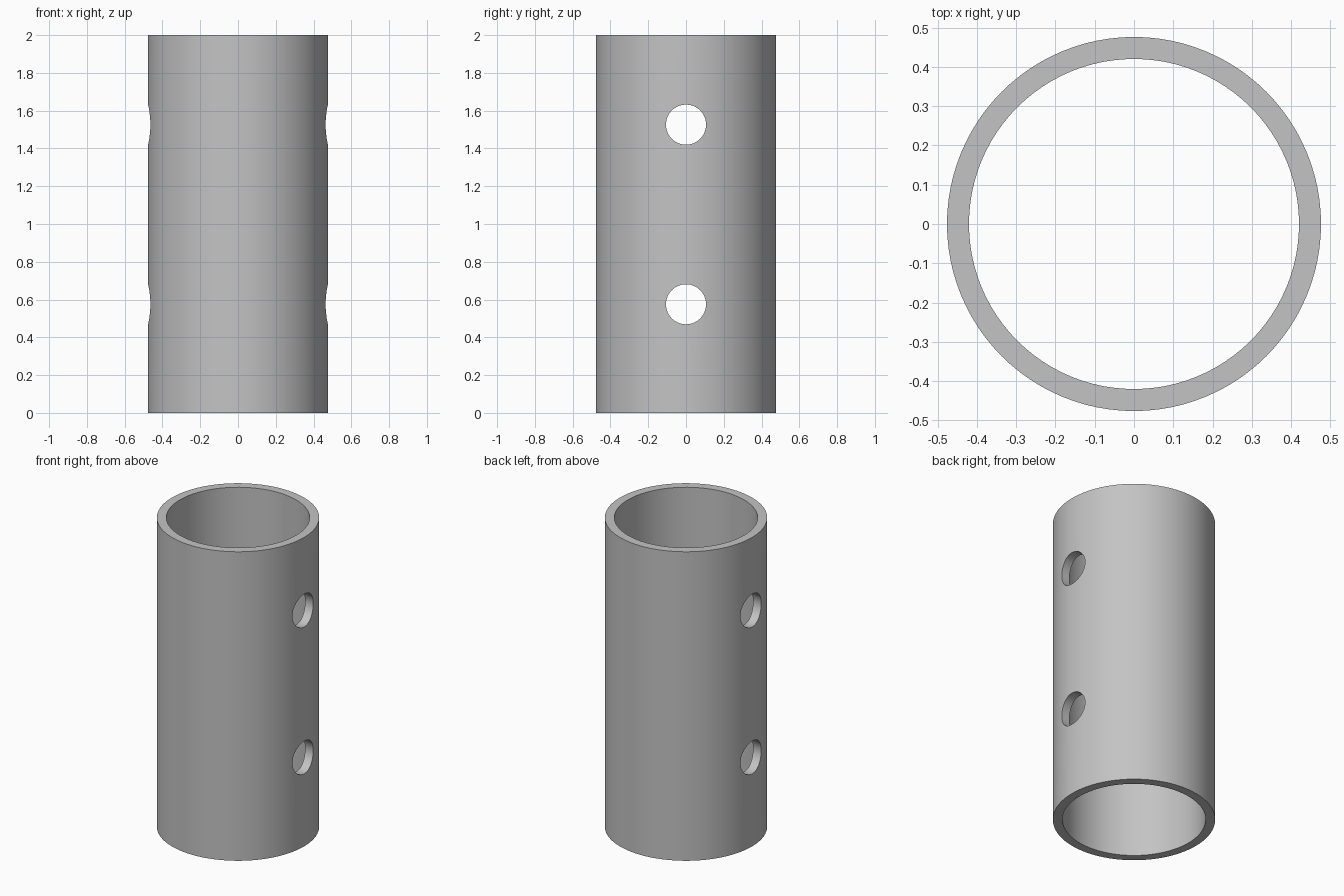
import bpy
import bmesh
import math
from mathutils import Matrix

if "Cube" in bpy.data.objects:
    bpy.data.objects.remove(bpy.data.objects["Cube"], do_unlink=True)

HEIGHT = 2.0
OUTER_R, INNER_R = 0.476, 0.42
HOLE_R = 0.106
HOLE_HEIGHTS = (0.575, 1.526)
SIDES = 96

grey = bpy.data.materials.new("plain grey")
grey.use_nodes = True
colour = (0.55, 0.55, 0.55, 1)
grey.diffuse_color = colour
grey.node_tree.nodes["Principled BSDF"].inputs["Base Color"].default_value = colour


def make_object(name, bm):
    mesh = bpy.data.meshes.new(name)
    bmesh.ops.recalc_face_normals(bm, faces=bm.faces)
    bm.to_mesh(mesh)
    bm.free()
    mesh.materials.append(grey)
    obj = bpy.data.objects.new(name, mesh)
    bpy.context.collection.objects.link(obj)
    return obj


# Open tube: a rectangular wall profile spun around the vertical axis
bm = bmesh.new()
profile = [(INNER_R, 0), (OUTER_R, 0), (OUTER_R, HEIGHT), (INNER_R, HEIGHT)]
corners = [bm.verts.new((r, 0, z)) for r, z in profile]
edges = [bm.edges.new((corners[i - 1], corners[i])) for i in range(4)]
bmesh.ops.spin(bm, geom=corners + edges, cent=(0, 0, 0), axis=(0, 0, 1),
               angle=math.tau, steps=SIDES, use_merge=True)
bmesh.ops.remove_doubles(bm, verts=bm.verts, dist=0.0001)
tube = make_object("tube", bm)

# Cross-drilled holes, each running through both walls along x
bm = bmesh.new()
for z in HOLE_HEIGHTS:
    place = Matrix.Translation((0, 0, z)) @ Matrix.Rotation(math.pi / 2, 4, 'Y')
    bmesh.ops.create_cone(bm, cap_ends=True, segments=64, radius1=HOLE_R,
                          radius2=HOLE_R, depth=1.4, matrix=place)
drill = make_object("hole_cutter", bm)
drill.hide_render = True

cut = tube.modifiers.new("cross holes", 'BOOLEAN')
cut.operation = 'DIFFERENCE'
cut.solver = 'EXACT'
cut.object = drill

bpy.ops.object.select_all(action='DESELECT')
tube.select_set(True)
bpy.context.view_layer.objects.active = tube
bpy.ops.object.modifier_apply(modifier=cut.name)
bpy.data.objects.remove(drill, do_unlink=True)

# Smooth walls with crisp rims
bpy.ops.object.shade_smooth_by_angle(angle=math.radians(30))
